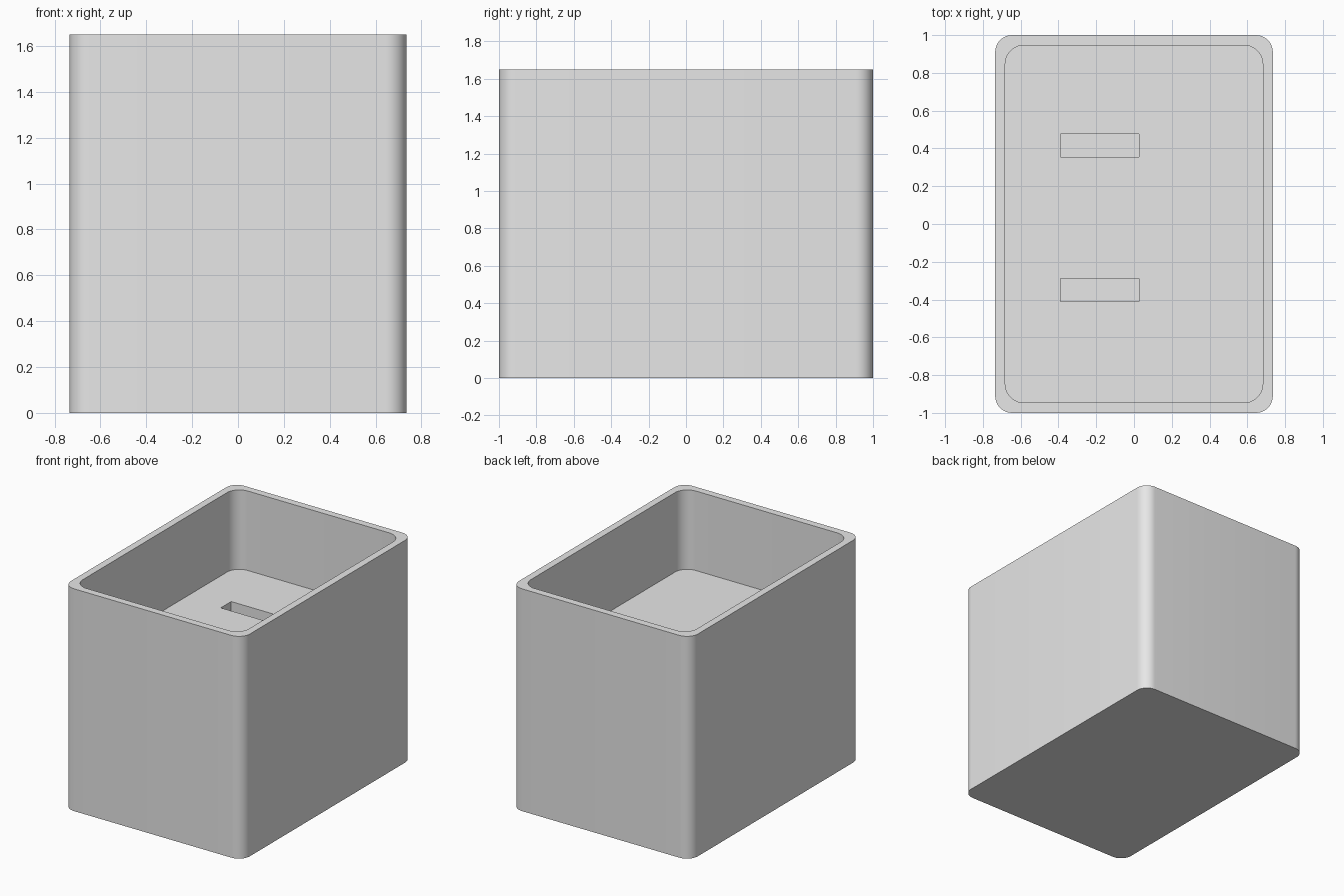
import bpy, bmesh, math

cube = bpy.data.objects.get("Cube")
if cube:
    bpy.data.objects.remove(cube, do_unlink=True)

grey = bpy.data.materials.new("light_grey")
grey.use_nodes = True
grey.diffuse_color = (0.8, 0.8, 0.8, 1)
grey.node_tree.nodes["Principled BSDF"].inputs["Base Color"].default_value = (0.8, 0.8, 0.8, 1)


def rounded_outline(hx, hy, radius, steps=10):
    """Counter-clockwise rectangle with rounded (or sharp) corners."""
    if radius == 0:
        return [(hx, hy), (-hx, hy), (-hx, -hy), (hx, -hy)]
    points = []
    for i, (sx, sy) in enumerate([(1, 1), (-1, 1), (-1, -1), (1, -1)]):
        for k in range(steps + 1):
            a = math.pi / 2 * (i + k / steps)
            points.append((sx * (hx - radius) + radius * math.cos(a),
                           sy * (hy - radius) + radius * math.sin(a)))
    return points


def prism(name, hx, hy, z0, z1, radius=0, centre=(0, 0)):
    """Upright solid with a rounded rectangular section."""
    bm = bmesh.new()
    base = bm.faces.new([bm.verts.new((x + centre[0], y + centre[1], z0))
                         for x, y in rounded_outline(hx, hy, radius)])
    top = bmesh.ops.extrude_face_region(bm, geom=[base], use_keep_orig=True)
    moved = [v for v in top["geom"] if isinstance(v, bmesh.types.BMVert)]
    bmesh.ops.translate(bm, verts=moved, vec=(0, 0, z1 - z0))
    bmesh.ops.recalc_face_normals(bm, faces=bm.faces)
    mesh = bpy.data.meshes.new(name)
    bm.to_mesh(mesh)
    bm.free()
    mesh.materials.append(grey)
    obj = bpy.data.objects.new(name, mesh)
    bpy.context.collection.objects.link(obj)
    return obj


HEIGHT, FLOOR, SLOT_DEPTH = 1.65, 1.06, 0.5

# Solid outer block
body = prism("box_body", 0.735, 1.0, 0, HEIGHT, 0.09)

# Open tray at the top, then two blind slots in its floor
cutters = [prism("tray_cutter", 0.682, 0.946, FLOOR, HEIGHT + 0.2, 0.1)]
for y in (0.416, -0.349):
    cutters.append(prism("slot_cutter", 0.208, 0.061, FLOOR - SLOT_DEPTH,
                         FLOOR + 0.1, centre=(-0.182, y)))

bpy.ops.object.select_all(action="DESELECT")
body.select_set(True)
bpy.context.view_layer.objects.active = body
for cutter in cutters:
    cutter.hide_render = True
    mod = body.modifiers.new("cut", "BOOLEAN")
    mod.operation = "DIFFERENCE"
    mod.solver = "EXACT"
    mod.object = cutter
    bpy.ops.object.modifier_apply(modifier=mod.name)
    bpy.data.objects.remove(cutter, do_unlink=True)

# Smooth rounded corners, crisp rims
bpy.ops.object.shade_smooth_by_angle(angle=math.radians(30))
